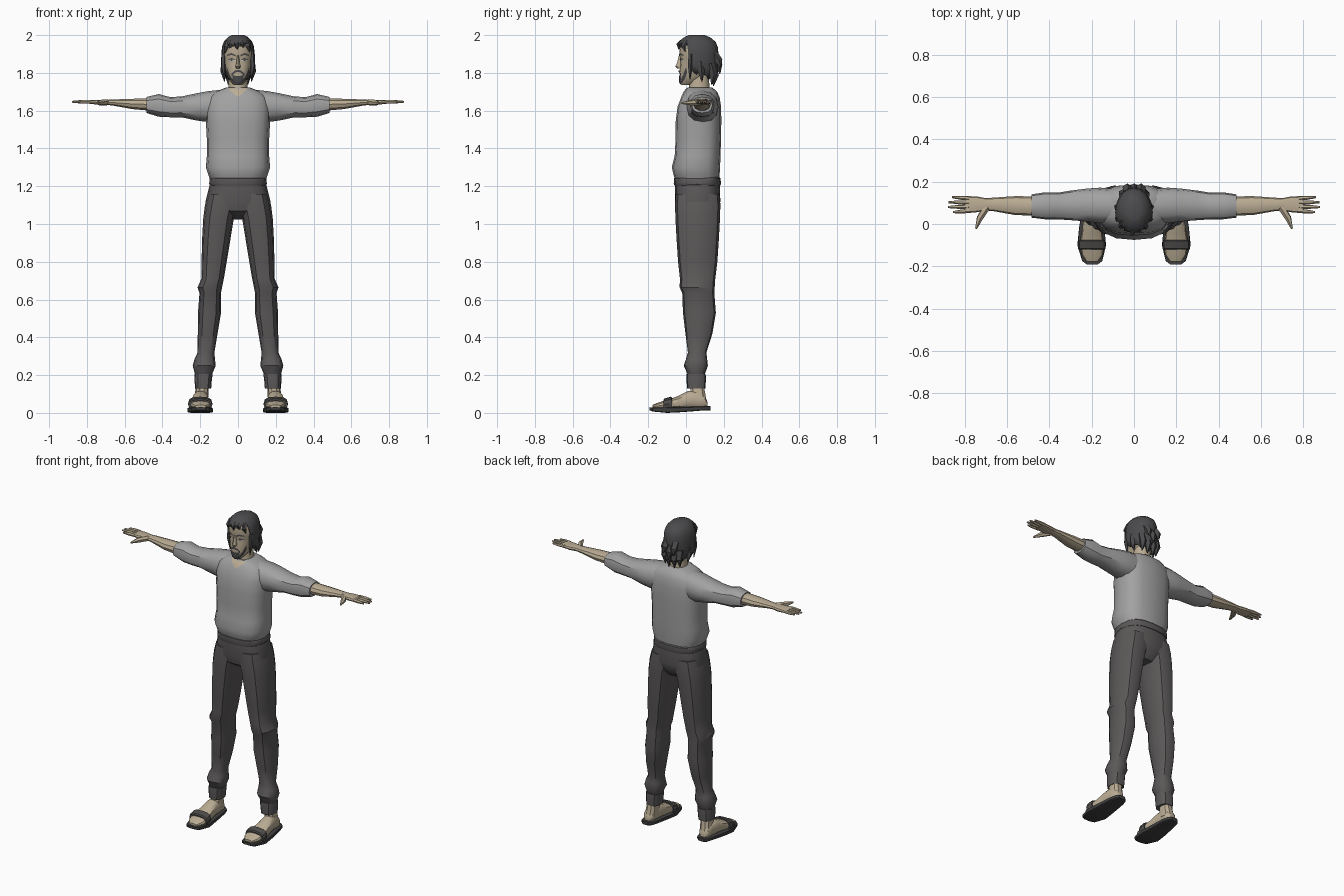
import bpy, bmesh, math
from mathutils import Vector
from mathutils.bvhtree import BVHTree


def material(name, r, g, b):
    m = bpy.data.materials.new(name)
    m.diffuse_color = (r, g, b, 1)
    return m


SHIRT = material("shirt grey", 0.36, 0.36, 0.36)
PANTS = material("trouser charcoal", 0.105, 0.098, 0.098)
SKIN = material("skin beige", 0.50, 0.42, 0.30)
HAIR = material("hair dark grey", 0.07, 0.07, 0.074)
LEATHER = material("sandal leather", 0.075, 0.072, 0.07)
SOLE = material("sole dark", 0.05, 0.05, 0.05)
EYE = material("eye white", 0.60, 0.58, 0.54)


def finish(name, bm, mat, mirror=False):
    bmesh.ops.recalc_face_normals(bm, faces=bm.faces)
    me = bpy.data.meshes.new(name)
    bm.to_mesh(me)
    bm.free()
    me.materials.append(mat)
    ob = bpy.data.objects.new(name, me)
    bpy.context.collection.objects.link(ob)
    if mirror:
        ob.modifiers.new("mirror", 'MIRROR')
    return ob


def loft_into(bm, rings):
    vs = [[bm.verts.new(p) for p in r] for r in rings]
    n = len(vs[0])
    for a, b in zip(vs, vs[1:]):
        for i in range(n):
            j = (i + 1) % n
            bm.faces.new((a[i], a[j], b[j], b[i]))
    bm.faces.new(vs[0][::-1])
    bm.faces.new(vs[-1])


def loft(name, axis, sections, mat, n=12, p=2.5, mirror=False):
    """Each section: position on the axis, then min/max on the two other axes."""
    rings = []
    for t, a0, a1, b0, b1 in sections:
        ring = []
        for i in range(n):
            c, s = math.cos(math.tau * i / n), math.sin(math.tau * i / n)
            c = math.copysign(abs(c) ** (2 / p), c)
            s = math.copysign(abs(s) ** (2 / p), s)
            a = (a0 + a1) / 2 + c * (a1 - a0) / 2
            b = (b0 + b1) / 2 + s * (b1 - b0) / 2
            ring.append({'z': (a, b, t), 'x': (t, a, b), 'y': (a, t, b)}[axis])
        rings.append(ring)
    bm = bmesh.new()
    loft_into(bm, rings)
    return finish(name, bm, mat, mirror)


def tapered(bm, start, end, r0, r1, n=6, bend=(0, 0, 0)):
    """Tapered limb or lock from start to end with a bend in the middle."""
    s, e = Vector(start), Vector(end)
    d = (e - s).normalized()
    u = d.orthogonal().normalized()
    v = d.cross(u)
    rings = []
    for t in (0, 0.5, 1):
        c = s.lerp(e, t) + Vector(bend) * (t == 0.5)
        r = r0 * (1 - 0.15 * t) if t < 1 else r1
        rings.append([c + r * (u * math.cos(math.tau * k / n) + v * math.sin(math.tau * k / n))
                      for k in range(n)])
    loft_into(bm, rings)


def decal(name, target, cols, mat, mirror=True, lift=0.003, rows=4):
    """Thin patch laid on the front of a part; columns are x, bottom z, top z."""
    tree = BVHTree.FromPolygons([v.co for v in target.data.vertices],
                                [p.vertices[:] for p in target.data.polygons])
    fine = []
    for a, b in zip(cols, cols[1:]):
        fine += [[a[k] + (b[k] - a[k]) * t / 3 for k in range(3)] for t in range(3)]
    fine.append(cols[-1])
    bm = bmesh.new()
    grid = []
    for x, z0, z1 in fine:
        col = []
        for k in range(rows + 1):
            z = z0 + (z1 - z0) * k / rows
            hit = tree.ray_cast(Vector((x, -1, z)), Vector((0, 1, 0)))[0]
            col.append(bm.verts.new((x, (hit.y if hit else 0.03) - lift, z)))
        grid.append(col)
    for a, b in zip(grid, grid[1:]):
        for k in range(rows):
            bm.faces.new((a[k], b[k], b[k + 1], a[k + 1]))
    return finish(name, bm, mat, mirror)


# Shirt body and sleeves
torso = loft("shirt_body", 'z', [
    (1.235, -.148, .148, -.058, .176), (1.26, -.157, .157, -.066, .178),
    (1.30, -.170, .170, -.075, .180), (1.36, -.165, .165, -.060, .183),
    (1.45, -.165, .165, -.055, .185), (1.54, -.170, .170, -.055, .187),
    (1.62, -.172, .172, -.045, .186), (1.67, -.160, .160, -.026, .178),
    (1.70, -.120, .120, -.010, .165), (1.722, -.065, .065, .008, .140)], SHIRT, 16, 2.7)
loft("sleeve", 'x', [
    (.08, .005, .165, 1.54, 1.712), (.16, .004, .172, 1.54, 1.703),
    (.22, .012, .168, 1.548, 1.692), (.30, .018, .158, 1.565, 1.675),
    (.36, .022, .148, 1.565, 1.672), (.42, .022, .150, 1.568, 1.688),
    (.485, .030, .140, 1.588, 1.672)], SHIRT, 12, 2.4, True)

# Arms and hands
loft("forearm", 'x', [
    (.46, .040, .130, 1.598, 1.668), (.56, .042, .132, 1.607, 1.664),
    (.66, .060, .125, 1.626, 1.660), (.71, .065, .122, 1.632, 1.657)], SKIN, 10, 2.3, True)
loft("palm", 'x', [
    (.695, .066, .121, 1.632, 1.657), (.74, .056, .130, 1.631, 1.657),
    (.785, .052, .132, 1.636, 1.656), (.80, .056, .128, 1.639, 1.654)], SKIN, 10, 3, True)
bm = bmesh.new()
for y, y2, tip in ((.062, .056, .855), (.082, .080, .88), (.102, .103, .878), (.121, .127, .86)):
    tapered(bm, (.78, y, 1.647), (tip, y2, 1.647), .0105, .005)
tapered(bm, (.695, .080, 1.644), (.747, -.022, 1.640), .017, .005, bend=(.008, 0, 0))
finish("fingers", bm, SKIN, True)

# Trousers
loft("trouser_hips", 'z', [
    (1.025, -.06, .06, .02, .13), (1.07, -.160, .160, -.045, .170),
    (1.12, -.172, .172, -.058, .182), (1.22, -.147, .147, -.057, .178)], PANTS, 16, 2.7)
loft("trouser_leg", 'z', [
    (1.16, .002, .160, -.055, .178), (1.10, .004, .175, -.058, .182),
    (1.03, .022, .184, -.056, .180), (.92, .040, .190, -.050, .174),
    (.80, .060, .193, -.042, .166), (.71, .075, .194, -.032, .155),
    (.665, .084, .214, -.034, .152), (.635, .090, .204, -.020, .150),
    (.53, .090, .212, -.016, .158), (.42, .108, .213, -.003, .140),
    (.32, .125, .214, .010, .108), (.285, .122, .230, .000, .112),
    (.25, .118, .240, -.012, .116), (.205, .137, .228, .008, .100)], PANTS, 12, 2.5, True)
loft("trouser_cuff", 'z', [
    (.205, .134, .229, .004, .104), (.18, .138, .230, .002, .106),
    (.13, .142, .228, .006, .102)], PANTS, 12, 2.8, True)
loft("waistband", 'z', [
    (1.205, -.149, .149, -.062, .182), (1.212, -.153, .153, -.065, .185),
    (1.242, -.150, .150, -.063, .183), (1.248, -.145, .145, -.058, .178)], PANTS, 16, 2.8)

# Feet and sandals
loft("ankle", 'z', [
    (.06, .158, .234, .012, .112), (.11, .157, .227, .022, .102),
    (.18, .155, .220, .025, .090)], SKIN, 10, 2.3, True)
loft("foot", 'y', [
    (-.178, .170, .225, .024, .042), (-.145, .146, .248, .020, .055),
    (-.09, .143, .256, .020, .072), (-.04, .150, .248, .020, .090),
    (.01, .157, .240, .020, .115), (.06, .160, .235, .020, .120),
    (.10, .165, .230, .022, .090), (.113, .178, .218, .026, .060)], SKIN, 12, 2.5, True)
loft("sole", 'y', [
    (-.192, .172, .222, .014, .030), (-.175, .150, .245, .007, .029),
    (-.10, .132, .268, .000, .029), (-.02, .140, .260, .004, .031),
    (.08, .150, .245, .012, .035), (.115, .160, .236, .013, .036),
    (.130, .178, .220, .014, .036)], SOLE, 16, 6, True)
loft("toe_strap", 'y', [
    (-.120, .137, .263, .015, .069), (-.115, .135, .265, .015, .076),
    (-.08, .136, .264, .015, .086), (-.075, .139, .261, .015, .082)], LEATHER, 12, 2.8, True)

# Neck and head
loft("neck", 'z', [
    (1.66, -.055, .055, .000, .130), (1.715, -.050, .050, .014, .125),
    (1.80, -.048, .048, .022, .120)], SKIN, 12, 2.2)
head = loft("head", 'z', [
    (1.735, -.020, .020, -.022, .030), (1.748, -.034, .034, -.031, .055),
    (1.775, -.052, .052, -.032, .095), (1.805, -.063, .063, -.034, .125),
    (1.845, -.072, .072, -.031, .145), (1.875, -.076, .076, -.029, .150),
    (1.895, -.078, .078, -.036, .150), (1.94, -.076, .076, -.033, .148),
    (1.98, -.045, .045, .000, .110)], SKIN, 16, 2.3)
loft("nose", 'z', [
    (1.892, -.007, .007, -.038, .0), (1.855, -.009, .009, -.047, .0),
    (1.834, -.014, .014, -.057, .0), (1.822, -.010, .010, -.046, .0)], SKIN, 8, 2)
decal("neckline", torso, [(0, 1.674, 1.716), (.024, 1.692, 1.718), (.048, 1.714, 1.719)], SKIN)
decal("eyebrow", head, [(.012, 1.887, 1.895), (.034, 1.895, 1.905), (.058, 1.890, 1.896)], HAIR)
decal("eye", head, [(.017, 1.866, 1.868), (.034, 1.862, 1.875), (.051, 1.866, 1.869)], EYE)
decal("iris", head, [(.028, 1.864, 1.873), (.040, 1.864, 1.873)], HAIR, lift=.005)
decal("upper_lid", head, [(.015, 1.867, 1.871), (.034, 1.873, 1.879), (.054, 1.866, 1.871)], HAIR, lift=.005)
decal("moustache", head, [(0, 1.806, 1.816), (.018, 1.800, 1.813), (.034, 1.783, 1.797)], HAIR, lift=.005)
decal("goatee", head, [(0, 1.738, 1.783), (.012, 1.739, 1.784), (.030, 1.750, 1.790)], HAIR, lift=.005)
decal("jaw_beard", head, [(.030, 1.752, 1.768), (.044, 1.770, 1.788), (.058, 1.803, 1.830)], HAIR, lift=.004)

# Hair shell: open over the face, long and ragged at the back
PROFILE = [(2.0, .38), (1.988, .62), (1.965, .86), (1.93, .98), (1.88, 1.0),
           (1.83, .99), (1.78, .86), (1.73, .70)]


def hair_point(ang, z):
    for (za, ra), (zb, rb) in zip(PROFILE, PROFILE[1:]):
        if za >= z >= zb:
            r = ra + (rb - ra) * (za - z) / (za - zb)
    depth = .108 if math.cos(ang) > 0 else .118
    return Vector((.089 * r * math.sin(ang), .055 - depth * r * math.cos(ang), z))


bm = bmesh.new()
N, columns = 32, []
pole = bm.verts.new((0, .055, 2.0))
for i in range(N):
    ang = math.tau * i / N
    away = min(ang, math.tau - ang)
    low = 1.945 if away < 1.0 else 1.90 if away < 1.2 else 1.79 if away < 2.1 else 1.765
    low += .018 * (i % 2)
    columns.append([bm.verts.new(hair_point(ang, 2.0 + (low - 2.0) * (k / 7) ** 1.5))
                    for k in range(8)])
for i in range(N):
    a, b = columns[i], columns[(i + 1) % N]
    bm.faces.new((pole, a[0], b[0]))
    for k in range(7):
        bm.faces.new((a[k], b[k], b[k + 1], a[k + 1]))
shell = finish("hair_shell", bm, HAIR)
mod = shell.modifiers.new("thickness", 'SOLIDIFY')
mod.thickness, mod.offset = .010, -1

# Loose locks: fringe, sideburns and nape
bm = bmesh.new()
for x, tx, tz in ((-.052, -.070, 1.905), (-.030, -.043, 1.925), (-.008, -.004, 1.925),
                  (.018, .030, 1.930), (.045, .062, 1.910)):
    tapered(bm, (x, -.020 + abs(x) * .5, 1.968), (tx, -.042 + abs(tx) * .6, tz),
            .016, .002, 5, (0, -.012, 0))
for side in (-1, 1):
    tapered(bm, (side * .076, .025, 1.90), (side * .070, .020, 1.765), .014, .002, 5, (side * .005, 0, 0))
    tapered(bm, (side * .070, .075, 1.86), (side * .072, .085, 1.755), .020, .002, 5, (side * .006, 0, 0))
    tapered(bm, (side * .050, .130, 1.85), (side * .052, .135, 1.738), .024, .002, 5, (0, .012, 0))
    tapered(bm, (side * .030, .145, 1.90), (side * .036, .184, 1.825), .024, .002, 5, (0, .008, 0))
    tapered(bm, (side * .018, .135, 1.84), (side * .020, .145, 1.730), .024, .002, 5, (0, .012, 0))
tapered(bm, (0, .145, 1.88), (0, .180, 1.795), .026, .002, 5, (0, .008, 0))
finish("hair_locks", bm, HAIR)

# Smooth shading with crisp edges
for ob in bpy.context.scene.objects:
    ob.select_set(True)
    bpy.context.view_layer.objects.active = ob
bpy.ops.object.shade_smooth_by_angle(angle=math.radians(35))
